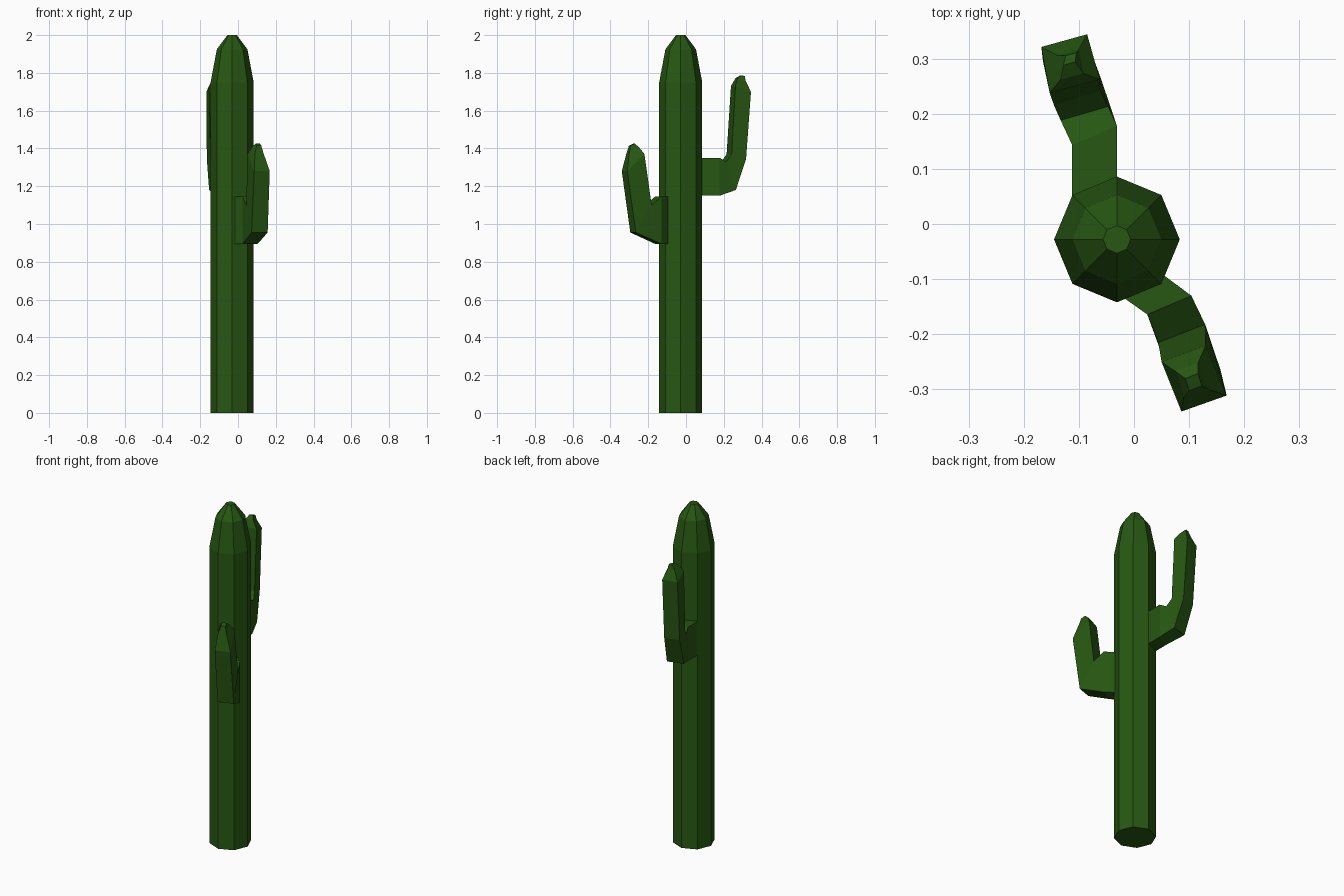
import bpy, bmesh, math

green = bpy.data.materials.new("cactus green")
green.diffuse_color = (0.02, 0.095, 0.006, 1)


def loft(name, rings):
    """Skin equal-sized rings of points and cap both ends, flat shaded."""
    bm = bmesh.new()
    loops = [[bm.verts.new(p) for p in r] for r in rings]
    for a, b in zip(loops, loops[1:]):
        for i in range(len(a)):
            j = (i + 1) % len(a)
            bm.faces.new((a[i], a[j], b[j], b[i]))
    bm.faces.new(loops[0])
    bm.faces.new(loops[-1])
    bmesh.ops.recalc_face_normals(bm, faces=bm.faces)
    me = bpy.data.meshes.new(name)
    bm.to_mesh(me)
    bm.free()
    me.materials.append(green)
    ob = bpy.data.objects.new(name, me)
    bpy.context.collection.objects.link(ob)
    return ob


def section(inner, outer):
    """Arm cross-section from inner and outer edges (xl, yl, xr, yr, z)."""
    a, b, c, d, zi = inner
    e, f, g, h, zo = outer
    return [(a, b, zi), (c, d, zi), (g, h, zo), (e, f, zo)]


# Eight-sided trunk with a tapered top
CX, CY = -0.031, -0.028
loft("trunk", [[(CX + r * math.cos(k * math.pi / 4), CY + r * math.sin(k * math.pi / 4), z)
                for k in range(8)]
               for r, z in ((0.114, 0), (0.114, 1.75), (0.081, 1.925), (0.025, 2.0))])

# Tall arm at the back
loft("back_arm", [section(*s) for s in (
    ((-0.112, 0.04, -0.031, 0.07, 1.35), (-0.112, 0.04, -0.031, 0.07, 1.15)),
    ((-0.112, 0.143, -0.031, 0.178, 1.35), (-0.112, 0.143, -0.031, 0.178, 1.15)),
    ((-0.133, 0.188, -0.047, 0.213, 1.33), (-0.153, 0.238, -0.06, 0.264, 1.18)),
    ((-0.145, 0.215, -0.061, 0.242, 1.37), (-0.165, 0.295, -0.08, 0.318, 1.345)),
    ((-0.153, 0.238, -0.062, 0.262, 1.73), (-0.168, 0.321, -0.085, 0.344, 1.70)),
    ((-0.133, 0.262, -0.092, 0.273, 1.772), (-0.14, 0.306, -0.1, 0.317, 1.755)),
    ((-0.128, 0.288, -0.107, 0.294, 1.787), (-0.124, 0.305, -0.104, 0.311, 1.783)))])

# Short arm at the front
loft("front_arm", [section(*s) for s in (
    ((-0.031, -0.125, 0.05, -0.09, 1.145), (-0.031, -0.125, 0.05, -0.09, 0.895)),
    ((0.024, -0.164, 0.104, -0.13, 1.145), (0.024, -0.164, 0.104, -0.13, 0.895)),
    ((0.044, -0.215, 0.129, -0.182, 1.10), (0.072, -0.295, 0.157, -0.265, 0.955)),
    ((0.05, -0.25, 0.13, -0.22, 1.37), (0.086, -0.34, 0.168, -0.311, 1.28)),
    ((0.075, -0.267, 0.116, -0.252, 1.41), (0.09, -0.315, 0.135, -0.3, 1.375)),
    ((0.093, -0.28, 0.116, -0.271, 1.425), (0.1, -0.302, 0.123, -0.294, 1.415)))])
